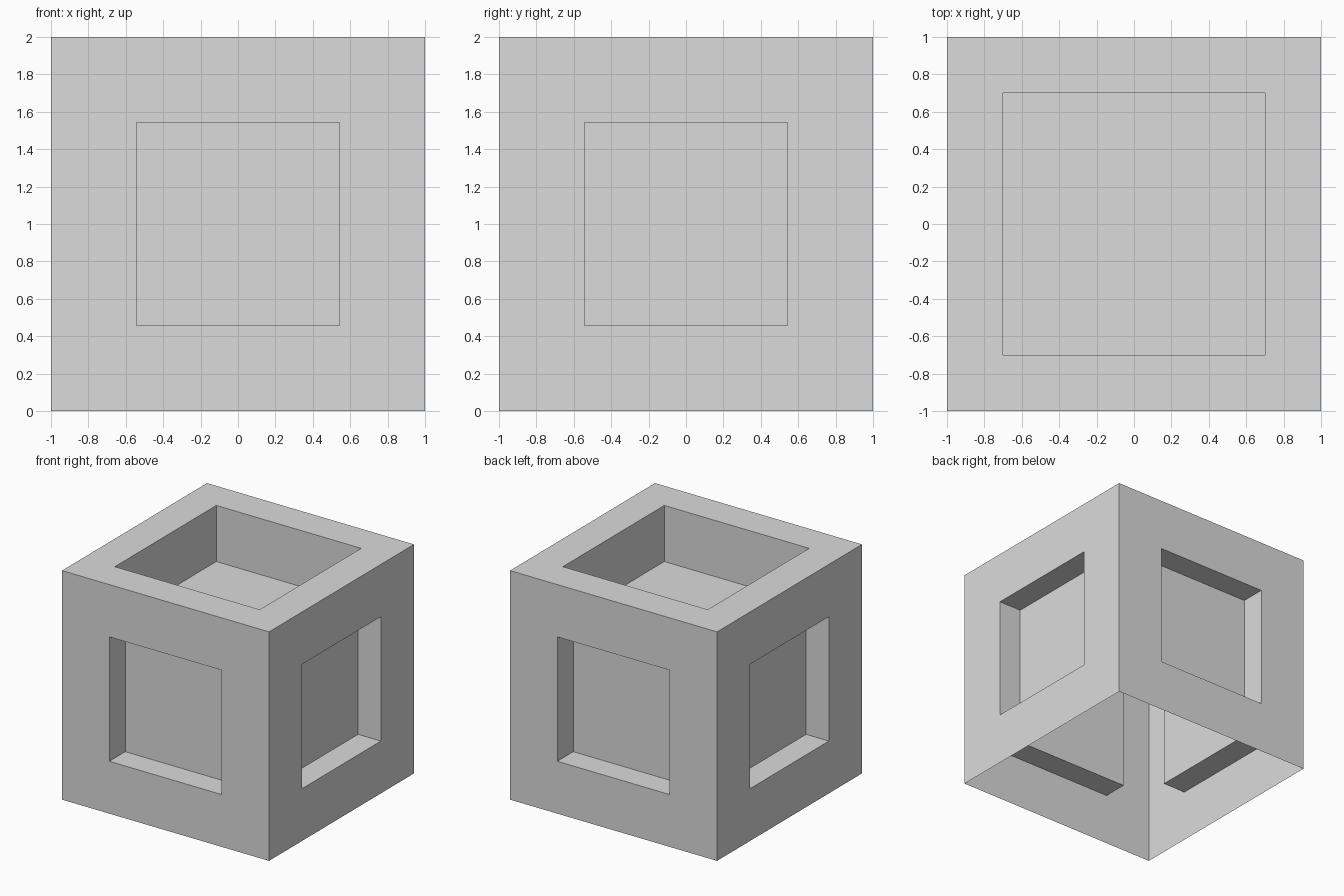
import bpy
import bmesh
from mathutils import Vector

cube = bpy.data.objects.get("Cube")
if cube:
    bpy.data.objects.remove(cube, do_unlink=True)

SIDE_HALF, SIDE_DEPTH = 0.543, 0.22   # wall recesses
TOP_HALF, TOP_DEPTH = 0.70, 0.49      # top recess

# Plain grey material
grey = bpy.data.materials.new("light_grey")
grey.use_nodes = True
colour = (0.71, 0.71, 0.71, 1.0)
grey.diffuse_color = colour
grey.node_tree.nodes["Principled BSDF"].inputs["Base Color"].default_value = colour


def recess(bm, face, half, depth):
    """Inset a square face to the given half width, then sink it."""
    normal = face.normal.copy()
    bmesh.ops.inset_region(bm, faces=[face], thickness=1 - half, use_even_offset=True)
    sunk = bmesh.ops.extrude_discrete_faces(bm, faces=[face])["faces"][0]
    bmesh.ops.translate(bm, verts=sunk.verts, vec=-normal * depth)


# Cube standing on the ground
bm = bmesh.new()
bmesh.ops.create_cube(bm, size=2)
bmesh.ops.translate(bm, verts=bm.verts, vec=Vector((0, 0, 1)))
bm.normal_update()
bottom = [f for f in bm.faces if f.normal.z < -0.5]

# Square recess in each wall, and a wider, deeper one in the top
for face in [f for f in bm.faces if f not in bottom]:
    if face.normal.z > 0.5:
        recess(bm, face, TOP_HALF, TOP_DEPTH)
    else:
        recess(bm, face, SIDE_HALF, SIDE_DEPTH)

# Open underside
bmesh.ops.delete(bm, geom=bottom, context="FACES_ONLY")

bm.normal_update()
mesh = bpy.data.meshes.new("recessed_cube_shell")
bm.to_mesh(mesh)
bm.free()
mesh.materials.append(grey)
shell = bpy.data.objects.new("recessed_cube_shell", mesh)
bpy.context.collection.objects.link(shell)
